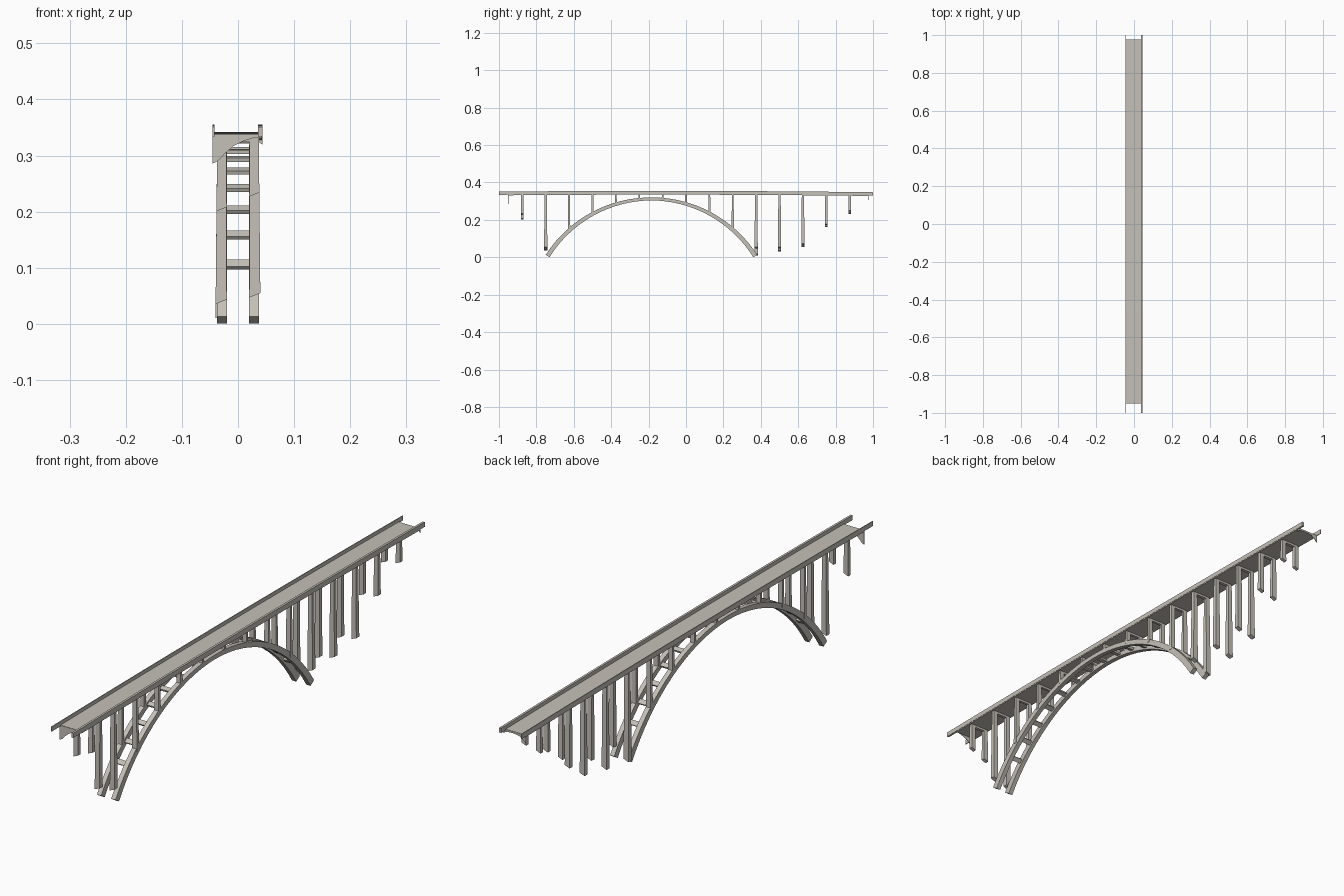
import bpy, bmesh, math

cube = bpy.data.objects.get("Cube")
if cube:
    bpy.data.objects.remove(cube, do_unlink=True)

concrete = bpy.data.materials.new("pale_concrete")
concrete.use_nodes = True
COLOUR = (0.56, 0.53, 0.48, 1)
concrete.diffuse_color = COLOUR
concrete.node_tree.nodes["Principled BSDF"].inputs["Base Color"].default_value = COLOUR


def finish(name, bm):
    bmesh.ops.recalc_face_normals(bm, faces=bm.faces)
    mesh = bpy.data.meshes.new(name)
    bm.to_mesh(mesh)
    bm.free()
    mesh.materials.append(concrete)
    obj = bpy.data.objects.new(name, mesh)
    bpy.context.collection.objects.link(obj)
    return obj


def loft(name, rings):
    """Skin a closed solid through matching rings of points."""
    bm = bmesh.new()
    rows = [[bm.verts.new(p) for p in ring] for ring in rings]
    n = len(rows[0])
    for a, b in zip(rows, rows[1:]):
        for i in range(n):
            j = (i + 1) % n
            bm.faces.new((a[i], a[j], b[j], b[i]))
    bm.faces.new(rows[0])
    bm.faces.new(rows[-1])
    return finish(name, bm)


def rect(x0, x1, y0, y1, z):
    return [(x0, y0, z), (x1, y0, z), (x1, y1, z), (x0, y1, z)]


def deck_z(y):
    """Gently cambered road surface."""
    return 0.342 - 0.0055 * (y + 0.15) ** 2


def strip(name, x0, x1, low, high, y0, y1):
    """Long bar following the road camber."""
    ys = [y0 + (y1 - y0) * i / 16 for i in range(17)]
    return loft(name, [[(x0, y, deck_z(y) + low), (x1, y, deck_z(y) + low),
                        (x1, y, deck_z(y) + high), (x0, y, deck_z(y) + high)]
                       for y in ys])


# Road deck and parapets
strip("deck", -0.044, 0.043, -0.007, 0, -0.95, 0.975)
strip("left_parapet", 0.036, 0.044, -0.004, 0.013, -1, 1)
strip("right_parapet", -0.045, -0.042, -0.004, 0.013, -1, 1)

# Twin arch ribs, thicker towards the feet
MID, SPAN, CROWN, FOOT = -0.185, 0.555, 0.312, 0.007
RISE = CROWN - FOOT
R = (SPAN ** 2 + RISE ** 2) / (2 * RISE)
END = math.asin(SPAN / R)
INNER, OUTER = 0.02, 0.037


def arch_point(angle, offset=0):
    r = R + offset
    return MID + r * math.sin(angle), CROWN - R + r * math.cos(angle)


def arch_z(y):
    return CROWN - R + math.sqrt(R * R - (y - MID) ** 2)


for side, label in ((1, "left"), (-1, "right")):
    rings = []
    for i in range(33):
        a = END * (i / 16 - 1)
        half = 0.008 + 0.004 * abs(a / END)
        yi, zi = arch_point(a, -half)
        yo, zo = arch_point(a, half)
        rings.append([(side * INNER, yi, zi), (side * OUTER, yi, zi),
                      (side * OUTER, yo, zo), (side * INNER, yo, zo)])
    loft(label + "_arch_rib", rings)

# Struts joining the ribs at equal steps along the arch
for k in range(-7, 8):
    a = k * 0.0765 / R
    da = 0.0085 / R
    ring = [arch_point(a - da, -0.0035), arch_point(a + da, -0.0035),
            arch_point(a + da, 0.0035), arch_point(a - da, 0.0035)]
    loft("arch_strut", [[(x, y, z) for y, z in ring] for x in (-INNER, INNER)])

# Ground piers: position -> foot height of the right and left legs
ground = {-0.875: (0.205, 0.23), -0.75: (0.04, 0.05), 0.375: (0.015, 0.05),
          0.5: (0.035, 0.05), 0.625: (0.06, 0.07), 0.75: (0.165, 0.175),
          0.875: (0.235, 0.247)}

# Column pairs with a cap beam under the deck
for k in range(-7, 8):
    y = k / 8
    top = deck_z(y) - 0.005
    on_ground = y in ground
    t = 0.006 if on_ground else 0.0045
    for i, (side, label) in enumerate(((-1, "right"), (1, "left"))):
        foot = ground[y][i] if on_ground else arch_z(y)
        grow = 0.01 * (top - foot)
        base = rect(side * INNER, side * (OUTER + grow), y - t - grow, y + t + grow, foot)
        if on_ground:
            # feet follow the sloping ground
            base = [(px, py, pz + 0.4 * (px - side * 0.028)) for px, py, pz in base]
        loft(label + "_column", [base, rect(side * (INNER + 0.001), side * OUTER,
                                            y - t, y + t, top)])
    loft("cap_beam", [rect(-OUTER, OUTER, y - t, y + t, z) for z in (top - 0.01, top)])


# Thin end walls with undersides shaped by the hillside
def end_wall(name, y, underside):
    top = deck_z(y) - 0.001
    ring = underside + [(0.044, top), (-0.045, top)]
    loft(name, [[(x, py, z) for x, z in ring] for py in (y - 0.001, y + 0.001)])


end_wall("front_end_wall", -0.95,
         [(-0.045, 0.286), (-0.036, 0.29), (-0.024, 0.303), (-0.008, 0.317),
          (0.01, 0.326), (0.03, 0.332), (0.044, 0.334)])
end_wall("back_end_wall", 0.975,
         [(-0.045, 0.305), (-0.035, 0.315), (-0.02, 0.325), (0.0, 0.329),
          (0.025, 0.328), (0.036, 0.325), (0.044, 0.319)])
